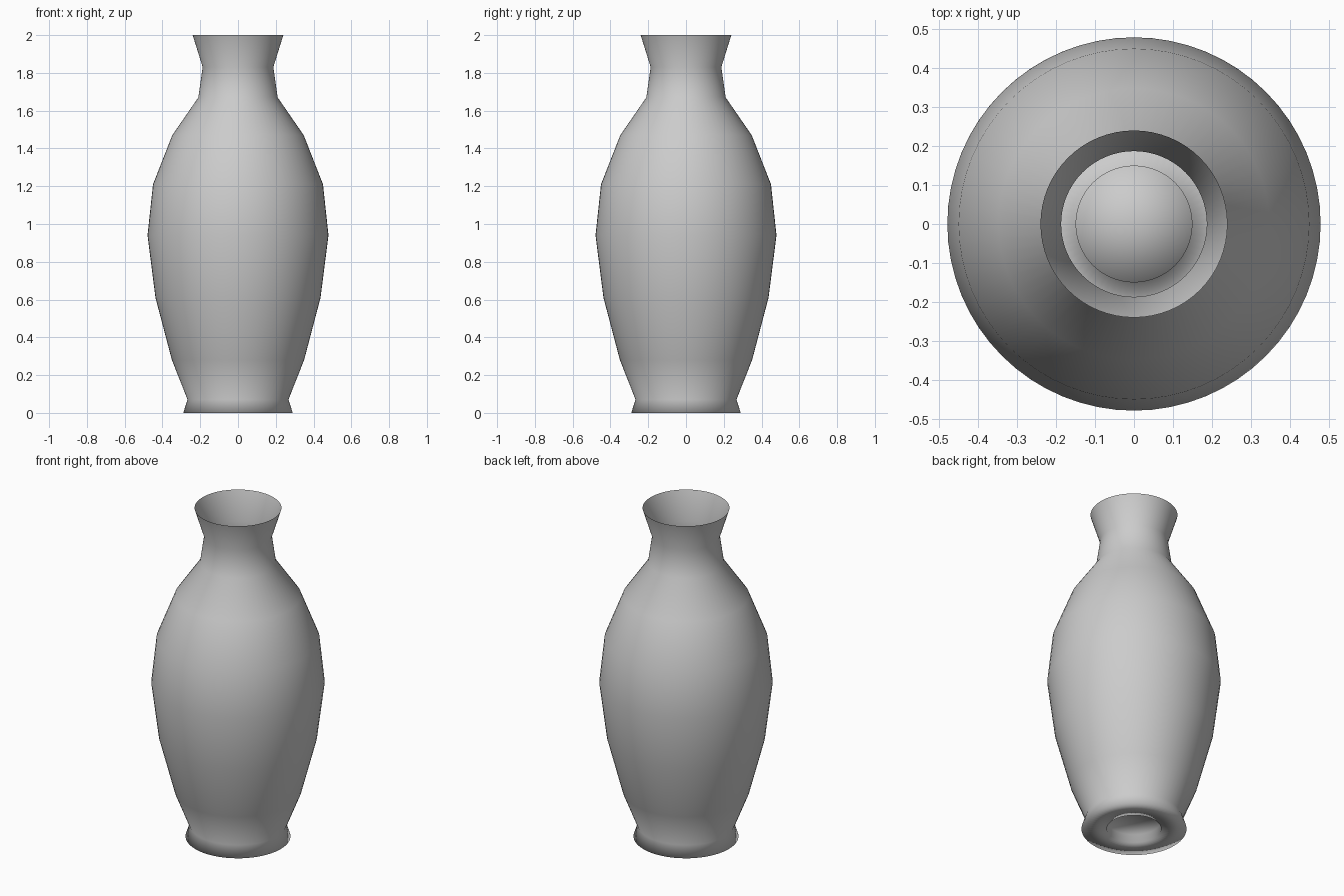
import bpy, bmesh
from math import cos, sin, tau

if "Cube" in bpy.data.objects:
    bpy.data.objects.remove(bpy.data.objects["Cube"])

SIDES = 64

# Single-wall profile (radius, height): recessed underside, foot, belly, neck, open rim
profile = [(0.15, 0.05), (0.15, 0.0), (0.29, 0.0), (0.267, 0.07), (0.35, 0.28),
           (0.437, 0.61), (0.479, 0.94), (0.45, 1.21), (0.348, 1.47),
           (0.21, 1.67), (0.187, 1.83), (0.24, 2.0)]

bm = bmesh.new()

# Revolve the profile into rings
rings = [[bm.verts.new((r * cos(tau * i / SIDES), r * sin(tau * i / SIDES), z))
          for i in range(SIDES)] for r, z in profile]
for a, b in zip(rings, rings[1:]):
    for i in range(SIDES):
        j = (i + 1) % SIDES
        bm.faces.new((a[i], a[j], b[j], b[i]))

# Raised floor inside the foot
centre = bm.verts.new((0, 0, profile[0][1]))
for i in range(SIDES):
    bm.faces.new((centre, rings[0][(i + 1) % SIDES], rings[0][i]))

for f in bm.faces:
    f.smooth = True

mesh = bpy.data.meshes.new("vase")
bm.to_mesh(mesh)
bm.free()
vase = bpy.data.objects.new("vase", mesh)
bpy.context.collection.objects.link(vase)
